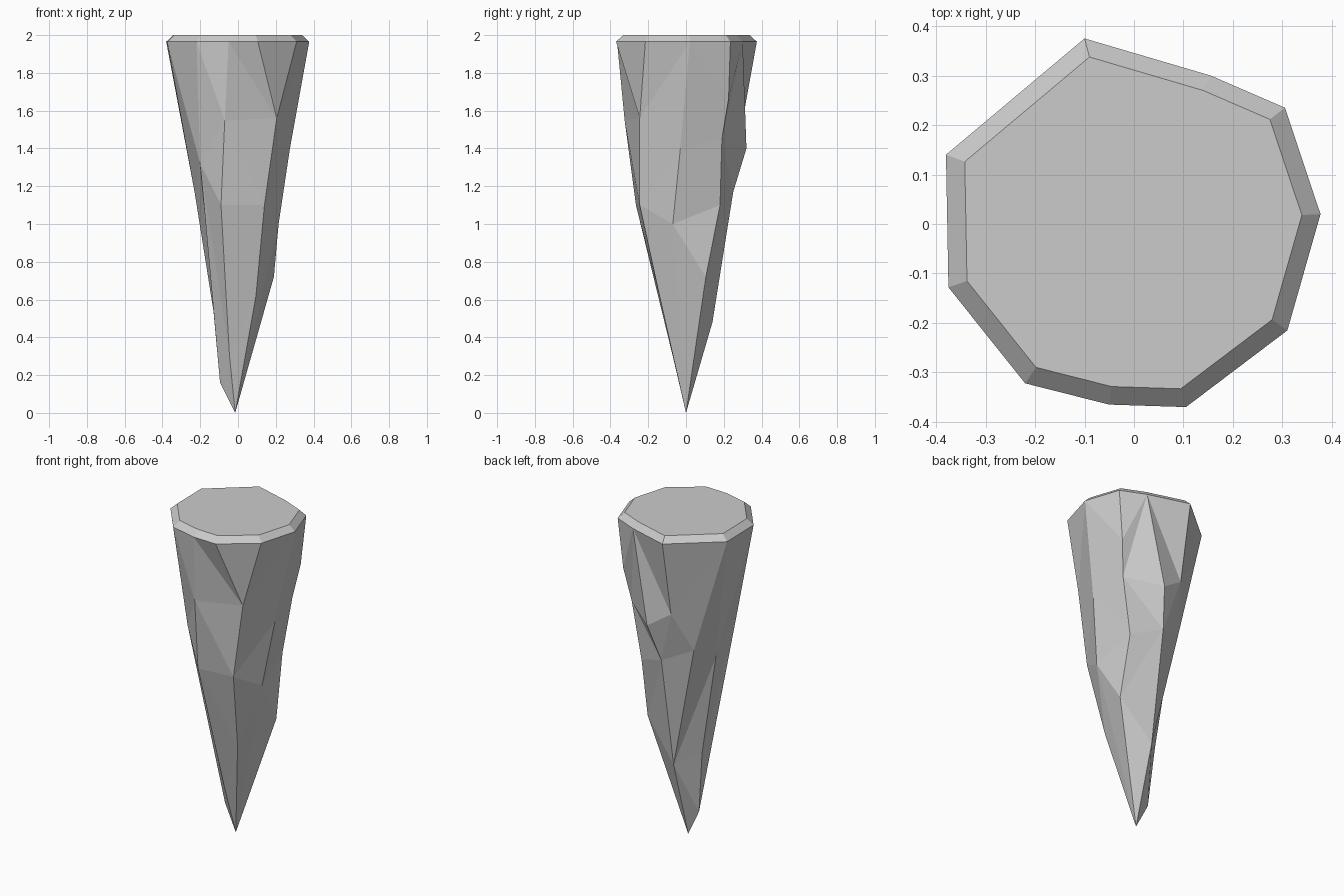
import bpy, bmesh

if "Cube" in bpy.data.objects:
    bpy.data.objects.remove(bpy.data.objects["Cube"])

# Rim outline (x, y) below the top bevel, counter-clockwise from the back
RIM_Z, TOP_Z, INSET = 1.965, 2.0, 0.9
rim_xy = dict(A=(-.10, .375), B=(.155, .30), C=(.305, .235), D=(.377, .02),
              E=(.31, -.215), F=(.105, -.37), G=(-.05, -.365),
              H=(-.22, -.322), I=(-.375, -.128), J=(-.38, .14))

# Chipped corner points on the body, named by side and level
chips = dict(
    a1=(-.10, .29, 1.495), a2=(-.005, .25, 1.17), a3=(-.013, .14, .48),
    b1=(.044, .32, 1.4),
    c1=(.274, .225, 1.66), c2=(.24, .19, 1.45), c3=(.18, .18, 1.1), c4=(.19, .105, .72),
    d1=(.275, -.03, 1.4), d2=(.215, -.07, 1.0),
    e1=(.205, -.245, 1.56), e2=(.14, -.245, 1.1), e3=(.095, -.14, .62),
    g1=(-.07, -.325, 1.55), g2=(-.09, -.265, 1.1), g3=(-.045, -.07, .3),
    h1=(-.20, -.21, 1.32),
    i1=(-.23, .034, 1.17), i2=(-.13, .028, .54), i3=(-.095, .008, .16),
    j1=(-.18, .18, 1.25), tip=(-.015, 0, 0))

# Ridges running from the rim to the tip; neighbours may share points
ridges = ["A a1 a2 a3", "B b1 a2 a3", "C c1 c2 c3 c4", "D d1 d2", "E e1 e2 e3",
          "F e1 e2 e3", "G g1 g2 g3", "H h1 i3", "I i1 i2 i3", "J i1 a3", "J j1 a3"]

bm = bmesh.new()
v = {n: bm.verts.new((x, y, RIM_Z)) for n, (x, y) in rim_xy.items()}
v.update({n: bm.verts.new(p) for n, p in chips.items()})
columns = [[v[n] for n in r.split()] + [v["tip"]] for r in ridges]


def zip_columns(left, right):
    """Fill triangles between two ridges, always stepping to the higher point."""
    i = j = 0
    while i < len(left) - 1 or j < len(right) - 1:
        step_left = j == len(right) - 1 or (
            i < len(left) - 1 and left[i + 1].co.z >= right[j + 1].co.z)
        new = left[i + 1] if step_left else right[j + 1]
        tri = (left[i], right[j], new)
        if len(set(tri)) == 3 and not bm.faces.get(tri):
            bm.faces.new(tri)
        i, j = (i + 1, j) if step_left else (i, j + 1)


# Faceted body
for k, col in enumerate(columns):
    zip_columns(col, columns[(k + 1) % len(columns)])

# Bevelled rim and flat top
rim = [v[n] for n in rim_xy]
top = [bm.verts.new((p.co.x * INSET, p.co.y * INSET, TOP_Z)) for p in rim]
for k in range(len(rim)):
    n = (k + 1) % len(rim)
    bm.faces.new((rim[k], rim[n], top[n], top[k]))
bm.faces.new(top)

bmesh.ops.recalc_face_normals(bm, faces=bm.faces)
mesh = bpy.data.meshes.new("rock_spike")
bm.to_mesh(mesh)
bm.free()
bpy.context.collection.objects.link(bpy.data.objects.new("rock_spike", mesh))
